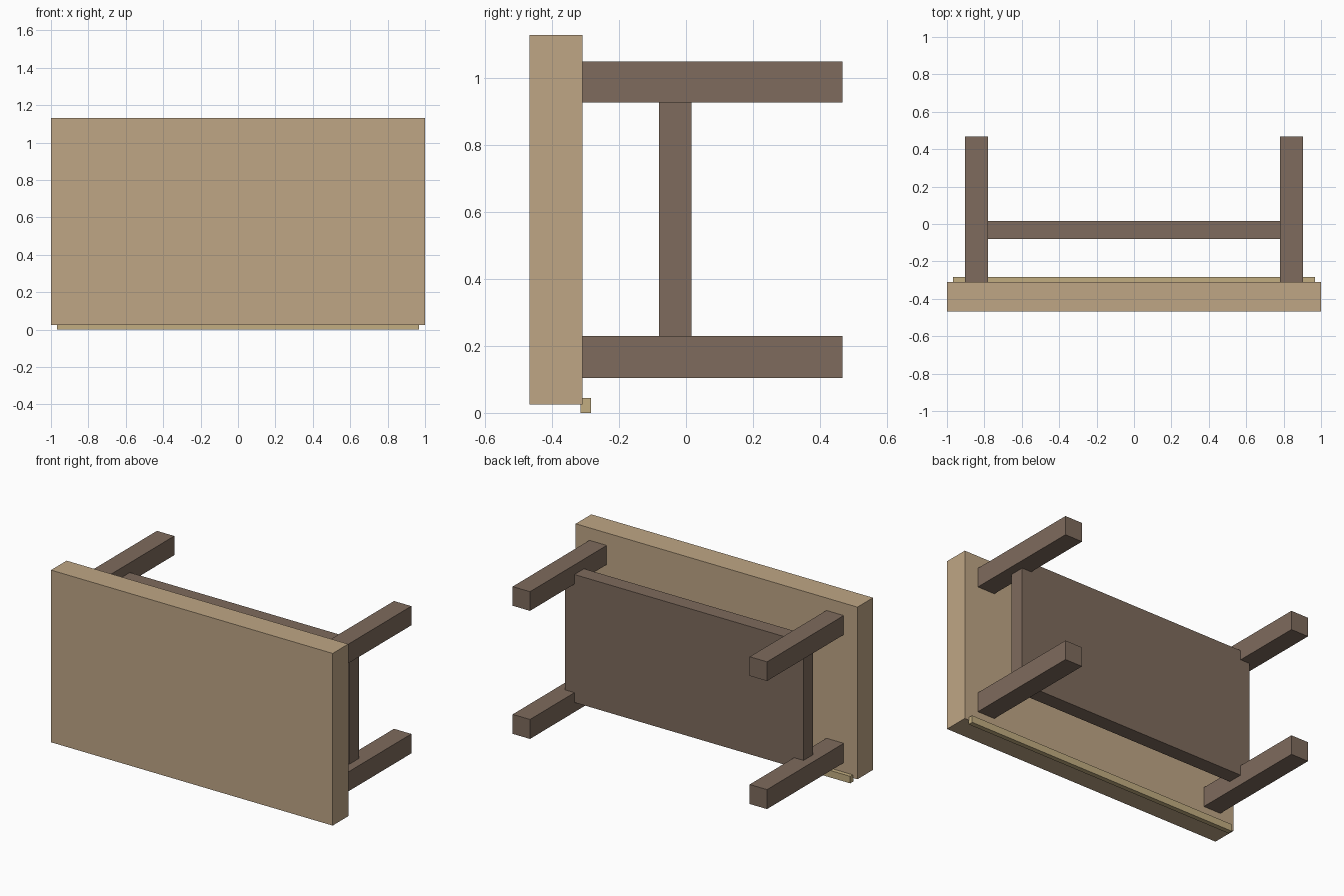
import bpy

if "Cube" in bpy.data.objects:
    bpy.data.objects.remove(bpy.data.objects["Cube"])


def material(name, rgb):
    mat = bpy.data.materials.new(name)
    mat.diffuse_color = (*rgb, 1)
    mat.use_nodes = True
    mat.node_tree.nodes["Principled BSDF"].inputs["Base Color"].default_value = mat.diffuse_color
    return mat


def box(name, xr, yr, zr, mat):
    """Axis-aligned box from its min/max ranges."""
    ranges = (xr, yr, zr)
    bpy.ops.mesh.primitive_cube_add(size=1, location=[(a + b) / 2 for a, b in ranges])
    ob = bpy.context.object
    ob.name = name
    ob.scale = [b - a for a, b in ranges]
    bpy.ops.object.transform_apply(location=False, rotation=False, scale=True)
    ob.data.materials.append(mat)
    return ob


light_wood = material("light_wood", (0.52, 0.38, 0.235))
dark_wood = material("dark_wood", (0.21, 0.147, 0.109))
trim_wood = material("trim_wood", (0.54, 0.42, 0.22))

# Table lying on its edge: thick top faces the front
box("table_top", (-1, 1), (-0.468, -0.31), (0.025, 1.13), light_wood)

# Four square legs pointing backwards
for side, sx in (("left", -1), ("right", 1)):
    for level, zr in (("lower", (0.105, 0.23)), ("upper", (0.927, 1.05))):
        xr = sorted((sx * 0.78, sx * 0.903))
        box(f"{level}_{side}_leg", xr, (-0.31, 0.468), zr, dark_wood)

# Shelf with its corners let into the middle of the legs
box("shelf", (-0.847, 0.847), (-0.08, 0.017), (0.167, 0.988), dark_wood)

# Thin strip along the lower rear edge of the top
box("edge_strip", (-0.967, 0.967), (-0.315, -0.284), (0.0, 0.045), trim_wood)
